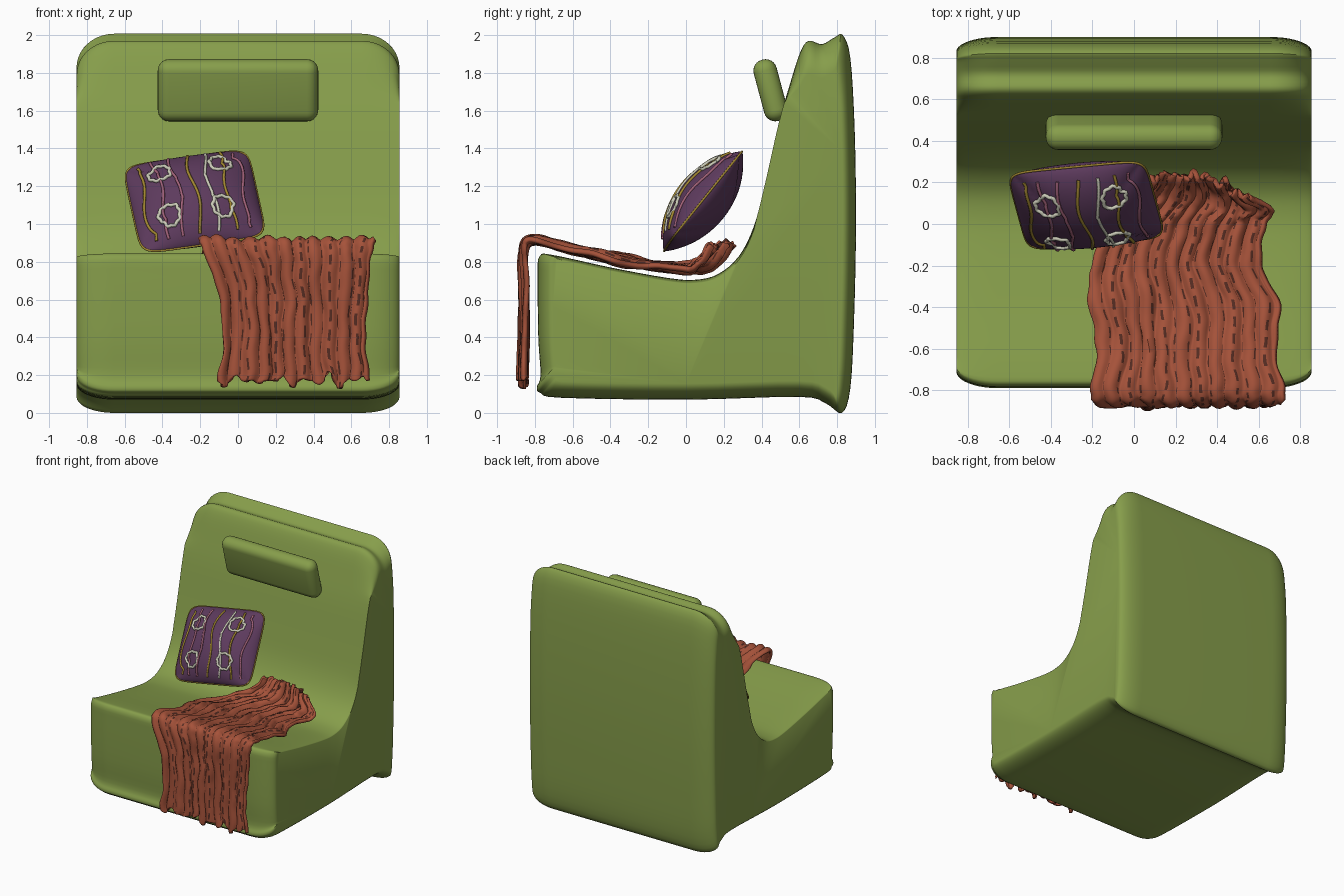
import bpy, bmesh, math
from mathutils import Vector, Matrix, noise

cube = bpy.data.objects.get("Cube")
if cube:
    bpy.data.objects.remove(cube, do_unlink=True)


def material(name, r, g, b):
    m = bpy.data.materials.new(name)
    m.use_nodes = True
    m.diffuse_color = (r, g, b, 1)
    bsdf = next(n for n in m.node_tree.nodes if n.type == 'BSDF_PRINCIPLED')
    bsdf.inputs["Base Color"].default_value = (r, g, b, 1)
    bsdf.inputs["Roughness"].default_value = 0.8
    return m


GREEN = material("green fabric", 0.24, 0.34, 0.07)
PURPLE = material("purple fabric", 0.11, 0.043, 0.11)
RUST = material("rust wool", 0.38, 0.085, 0.042)
DARK = material("dark stitching", 0.09, 0.025, 0.016)
YELLOW = material("mustard thread", 0.36, 0.24, 0.03)
PINK = material("pink thread", 0.36, 0.12, 0.19)
WHITE = material("cream thread", 0.6, 0.6, 0.48)


def clamp(v):
    return max(0.0, min(1.0, v))


def spline(points, steps, closed=False):
    """Catmull-Rom samples through points of any dimension."""
    n = len(points)
    get = (lambda i: points[i % n]) if closed else (lambda i: points[max(0, min(n - 1, i))])
    out = []
    for i in range(n if closed else n - 1):
        p = [get(i + k) for k in (-1, 0, 1, 2)]
        for s in range(steps):
            t = s / steps
            out.append(tuple(
                b + 0.5 * t * (c - a + t * (2 * a - 5 * b + 4 * c - d + t * (3 * (b - c) + d - a)))
                for a, b, c, d in zip(*p)))
    if not closed:
        out.append(tuple(points[-1]))
    return out


def finish(name, bm, mats, angle=40):
    bmesh.ops.recalc_face_normals(bm, faces=bm.faces)
    mesh = bpy.data.meshes.new(name)
    bm.to_mesh(mesh)
    bm.free()
    ob = bpy.data.objects.new(name, mesh)
    bpy.context.collection.objects.link(ob)
    for m in mats:
        mesh.materials.append(m)
    bpy.ops.object.select_all(action='DESELECT')
    ob.select_set(True)
    bpy.context.view_layer.objects.active = ob
    bpy.ops.object.shade_smooth_by_angle(angle=math.radians(angle))
    return ob


# Chair body: side profile lofted across x, with rounded outer corners
profile = spline([
    (0.83, 2.0), (0.87, 1.88), (0.893, 1.5), (0.9, 1.0), (0.89, 0.5), (0.87, 0.13),
    (0.825, 0.0), (0.74, 0.05), (0.6, 0.085), (0.0, 0.07), (-0.66, 0.08), (-0.77, 0.105),
    (-0.79, 0.135), (-0.77, 0.2), (-0.782, 0.4), (-0.785, 0.72), (-0.775, 0.83),
    (-0.7, 0.835), (-0.4, 0.77), (-0.1, 0.715), (0.05, 0.705), (0.17, 0.735),
    (0.28, 0.83), (0.36, 0.99), (0.42, 1.22), (0.49, 1.53), (0.55, 1.74),
    (0.605, 1.91), (0.65, 1.97), (0.72, 1.952), (0.79, 1.99)], 4, closed=True)


def corner_shift(y, z):
    dy = -0.07 * clamp((y - 0.78) / 0.1) + 0.08 * clamp((-0.68 - y) / 0.09)
    dz = -0.18 * clamp((z - 1.65) / 0.25) + 0.085 * clamp((0.25 - z) / 0.1)
    if 0.6 < z < 1.0 and y < 0.4:
        dz -= 0.02
    return dy, dz


bm = bmesh.new()
STEPS = 10
angles = [math.pi / 2 * k / STEPS for k in range(STEPS + 1)]
slices = [(-1, a) for a in reversed(angles)] + [(1, a) for a in angles]
rings = []
for side, a in slices:
    x, inset = side * (0.655 + 0.2 * math.sin(a)), 1 - math.cos(a)
    ring = []
    for y, z in profile:
        dy, dz = corner_shift(y, z)
        ring.append(bm.verts.new((x, y + dy * inset, z + dz * inset)))
    rings.append(ring)
for r0, r1 in zip(rings, rings[1:]):
    for i in range(len(r0)):
        j = (i + 1) % len(r0)
        bm.faces.new((r0[i], r0[j], r1[j], r1[i]))
bm.faces.new(rings[0])
bm.faces.new(rings[-1])
finish("chair_body", bm, [GREEN], 50)

# Headrest: tilted rounded block
bm = bmesh.new()
bmesh.ops.create_cube(bm, size=1, matrix=Matrix.Diagonal((0.85, 0.125, 0.335, 1)))
bmesh.ops.bevel(bm, geom=bm.edges[:], offset=0.06, segments=6, profile=0.5, affect='EDGES')
bmesh.ops.transform(bm, verts=bm.verts, matrix=Matrix.Translation((0, 0.447, 1.708))
                    @ Matrix.Rotation(math.radians(15), 4, 'X'))
finish("headrest", bm, [GREEN], 50)

# Pillow: two bulging sheets joined at a rounded square seam
across = Vector((0.63, 0.06, 0.09)).normalized()
up = Vector((-0.11, 0.37, 0.46))
up = (up - across * up.dot(across)).normalized()
out = across.cross(up)
centre = Vector((-0.23, 0.09, 1.12))


def pillow_point(a, b, side=1, lift=0.0):
    r = max(abs(a), abs(b))
    k = r / (abs(a) ** 8 + abs(b) ** 8) ** 0.125 if r > 0 else 1
    h = 0.14 * max(0, (1 - a * a) * (1 - b * b)) ** 0.65
    return centre + across * (0.335 * a * k) + up * (0.3 * b * k) + out * side * (h + lift)


bm = bmesh.new()
N = 28
coords = [math.sin(math.pi / 2 * (2 * i / N - 1)) for i in range(N + 1)]
for side in (1, -1):
    grid = [[bm.verts.new(pillow_point(a, b, side)) for b in coords] for a in coords]
    for i in range(N):
        for j in range(N):
            bm.faces.new((grid[i][j], grid[i + 1][j], grid[i + 1][j + 1], grid[i][j + 1]))
bmesh.ops.remove_doubles(bm, verts=bm.verts, dist=0.0005)
finish("pillow", bm, [PURPLE])


def thread(name, points, mat, radius, closed=False):
    cu = bpy.data.curves.new(name, 'CURVE')
    cu.dimensions = '3D'
    cu.bevel_depth = radius
    cu.bevel_resolution = 1
    cu.use_fill_caps = True
    sp = cu.splines.new('POLY')
    sp.points.add(len(points) - 1)
    for p, q in zip(sp.points, points):
        p.co = (*q, 1)
    sp.use_cyclic_u = closed
    cu.materials.append(mat)
    bpy.context.collection.objects.link(bpy.data.objects.new(name, cu))


# Pillow piping, wavy threads and embroidered rings
edge = [(-1, t) for t in coords[:-1]] + [(t, 1) for t in coords[:-1]]
edge += [(-a, -b) for a, b in edge]
thread("pillow_piping", [pillow_point(a, b) for a, b in edge], YELLOW, 0.006, True)
for n, mat in enumerate((YELLOW, PINK, PINK, YELLOW, WHITE, YELLOW, PINK)):
    line = []
    for i in range(41):
        b = -0.88 + 1.76 * i / 40
        line.append(pillow_point(-0.8 + n * 0.265 + 0.045 * math.sin(4.5 * b + n), b, 1, 0.003))
    thread(f"wavy_thread_{n + 1}", line, mat, 0.008)
for n, (a, b) in enumerate(((-0.5, 0.48), (0.5, 0.53), (-0.48, -0.5), (0.4, -0.48))):
    ring = []
    for i in range(36):
        t = math.tau * i / 36
        r = 0.058 + 0.004 * math.sin(9 * t)
        ring.append(pillow_point(a + r / 0.335 * math.cos(t), b + r / 0.3 * math.sin(t), 1, 0.004))
    thread(f"embroidered_ring_{n + 1}", ring, WHITE, 0.01, True)

# Blanket: stations of (y, z, left x, right x) from hanging hem to crumpled end
SEG = 12
path = spline([
    (-0.865, 0.17, -0.10, 0.69), (-0.86, 0.40, -0.08, 0.67), (-0.86, 0.65, -0.10, 0.68),
    (-0.86, 0.86, -0.18, 0.71), (-0.80, 0.915, -0.20, 0.72), (-0.6, 0.865, -0.17, 0.68),
    (-0.4, 0.82, -0.21, 0.70), (-0.2, 0.785, -0.20, 0.61), (0.0, 0.765, -0.12, 0.63),
    (0.12, 0.80, 0.0, 0.66), (0.24, 0.89, 0.09, 0.55)], SEG)
STRIPES = 16
offsets = (0, 0.15, 0.36, 0.57, 0.79)
columns = [(i + o) / STRIPES for i in range(STRIPES) for o in offsets] + [1.0]
last = len(path) - 1
bm = bmesh.new()
rows = []
for k, (y, z, x0, x1) in enumerate(path):
    p0, p1 = path[max(0, k - 1)], path[min(last, k + 1)]
    normal = Vector((0, p0[1] - p1[1], p1[0] - p0[0])).normalized()
    hem, tail = clamp(1 - k / SEG), clamp((k - last) / SEG / 2 + 1)
    crumple = clamp((k / SEG - 4) / 5)
    row = []
    for u in columns:
        wander = noise.noise((u * 4, k * 0.05, 3))
        wave = math.sin(math.tau * 11 * u + 2.5 * wander)
        d = 0.011 * wave + (0.018 + 0.02 * crumple) * noise.noise((u * 7, k * 0.06, 9))
        d += 0.016 * crumple * noise.noise((u * 12, k * 0.15, 5))
        jag = noise.noise((u * 13, 1, 7))
        x = x0 + (x1 - x0) * u + 0.015 * noise.noise((u * 5, k * 0.17, 2))
        co = Vector((x, y + tail * 0.05 * jag, z + hem * 0.07 * jag)) + normal * d
        co.y -= tail * 0.28 * max(0, u - 0.55)
        row.append(bm.verts.new(co))
    rows.append(row)
for k in range(last):
    for c in range(len(columns) - 1):
        f = bm.faces.new((rows[k][c], rows[k][c + 1], rows[k + 1][c + 1], rows[k + 1][c]))
        stripe, part = divmod(c, len(offsets))
        f.material_index = int(part == 0 and stripe > 0 and (k + stripe * 2) % 5 < 3)
blanket = finish("blanket", bm, [RUST, DARK], 60)
thick = blanket.modifiers.new("thickness", 'SOLIDIFY')
thick.thickness = 0.025
thick.offset = 0
